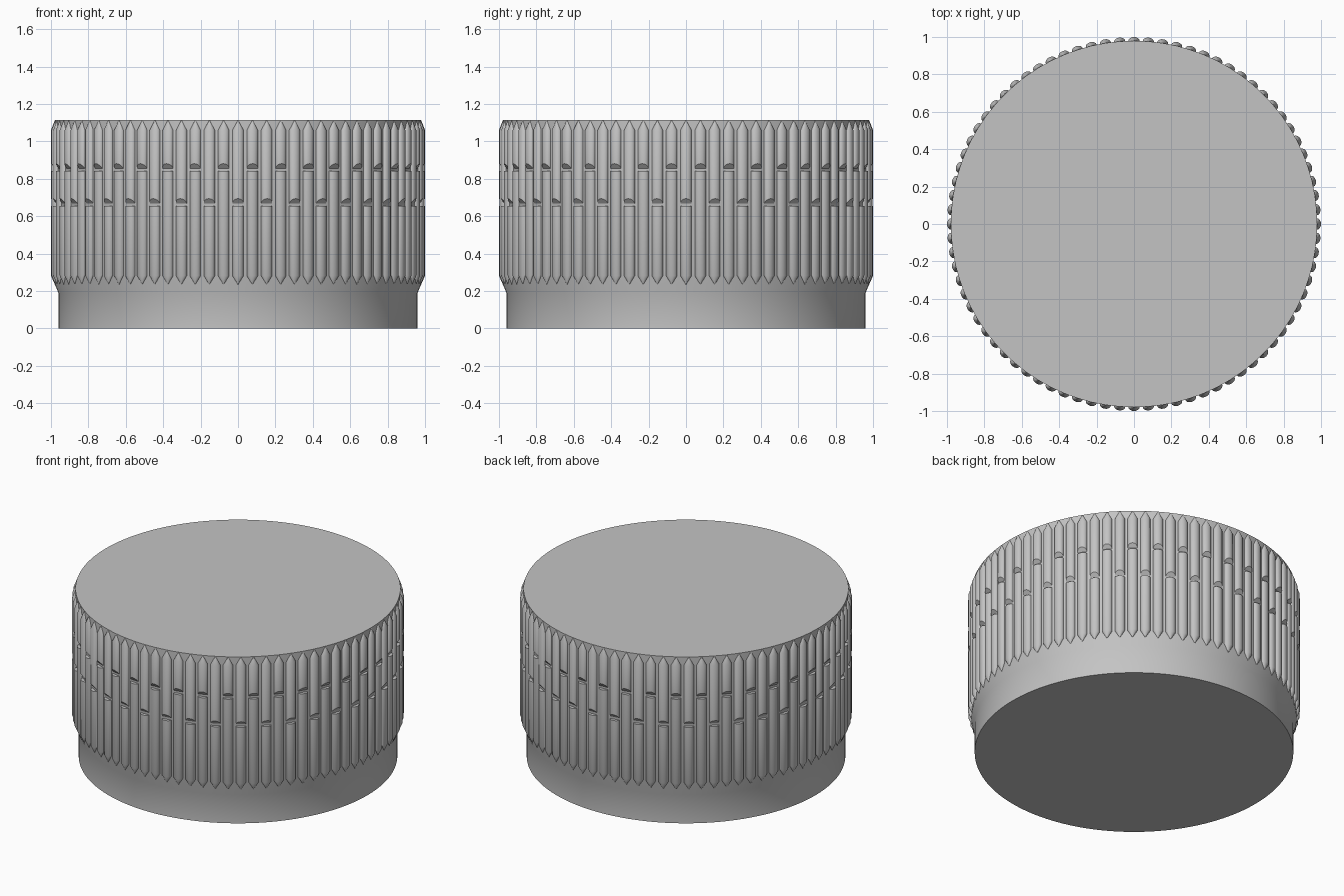
import bpy
import bmesh
from math import cos, sin, pi, radians
from mathutils import Matrix

RIBS = 80
BODY_R, BASE_R = 0.979, 0.96
TOP, FLARE, TIP = 1.115, 0.19, 0.235
HALF_W, DEPTH, ARC = 0.03, 0.021, 8

cube = bpy.data.objects.get("Cube")
if cube:
    bpy.data.objects.remove(cube, do_unlink=True)

grey = bpy.data.materials.new("grey_plastic")
grey.use_nodes = True
colour = (0.55, 0.55, 0.55, 1)
grey.diffuse_color = colour
grey.node_tree.nodes["Principled BSDF"].inputs["Base Color"].default_value = colour


def finish(bm, name):
    bmesh.ops.recalc_face_normals(bm, faces=bm.faces)
    mesh = bpy.data.meshes.new(name)
    bm.to_mesh(mesh)
    bm.free()
    mesh.materials.append(grey)
    obj = bpy.data.objects.new(name, mesh)
    bpy.context.collection.objects.link(obj)
    bpy.ops.object.select_all(action='DESELECT')
    obj.select_set(True)
    bpy.context.view_layer.objects.active = obj
    bpy.ops.object.shade_smooth_by_angle(angle=radians(30))
    return obj


def loft(bm, rings):
    """Skin matching closed loops and cap both ends."""
    n = len(rings[0])
    for a, b in zip(rings, rings[1:]):
        for i in range(n):
            j = (i + 1) % n
            bm.faces.new((a[i], a[j], b[j], b[i]))
    bm.faces.new(rings[0])
    bm.faces.new(rings[-1])


# Solid body with a flared step above the base
bm = bmesh.new()
rings = []
for r, z in ((BASE_R, 0), (BASE_R, FLARE), (BODY_R, TIP), (BODY_R, TOP)):
    rings.append([bm.verts.new((r * cos(2 * pi * i / 160), r * sin(2 * pi * i / 160), z))
                  for i in range(160)])
loft(bm, rings)
finish(bm, "body")

# Rounded rib section: sideways offset and height above the body
section = [(HALF_W, -0.01)]
section += [(HALF_W * cos(pi * i / ARC), DEPTH * sin(pi * i / ARC)) for i in range(ARC + 1)]
section += [(-HALF_W, -0.01)]


def rib_ring(bm, spin, z, scale=1.0, slant=0.0):
    """One section of a rib; slant raises it with height above the body."""
    return [bm.verts.new(spin @ Matrix.Translation((BODY_R + d * scale, w * scale, z + slant * d))
                         .to_translation()) for w, d in section]


# Grip ribs with pencil-point ends, each split by a notch at alternating heights
bm = bmesh.new()
for k in range(RIBS):
    spin = Matrix.Rotation(2 * pi * k / RIBS, 4, 'Z')
    notch = 0.655 if k % 2 == 0 else 0.842
    loft(bm, [rib_ring(bm, spin, TIP, 0.02), rib_ring(bm, spin, TIP + 0.047),
              rib_ring(bm, spin, notch)])
    loft(bm, [rib_ring(bm, spin, notch + 0.014, slant=1.2), rib_ring(bm, spin, TOP - 0.055),
              rib_ring(bm, spin, TOP - 0.001, 0.02)])
finish(bm, "grip_ribs")
